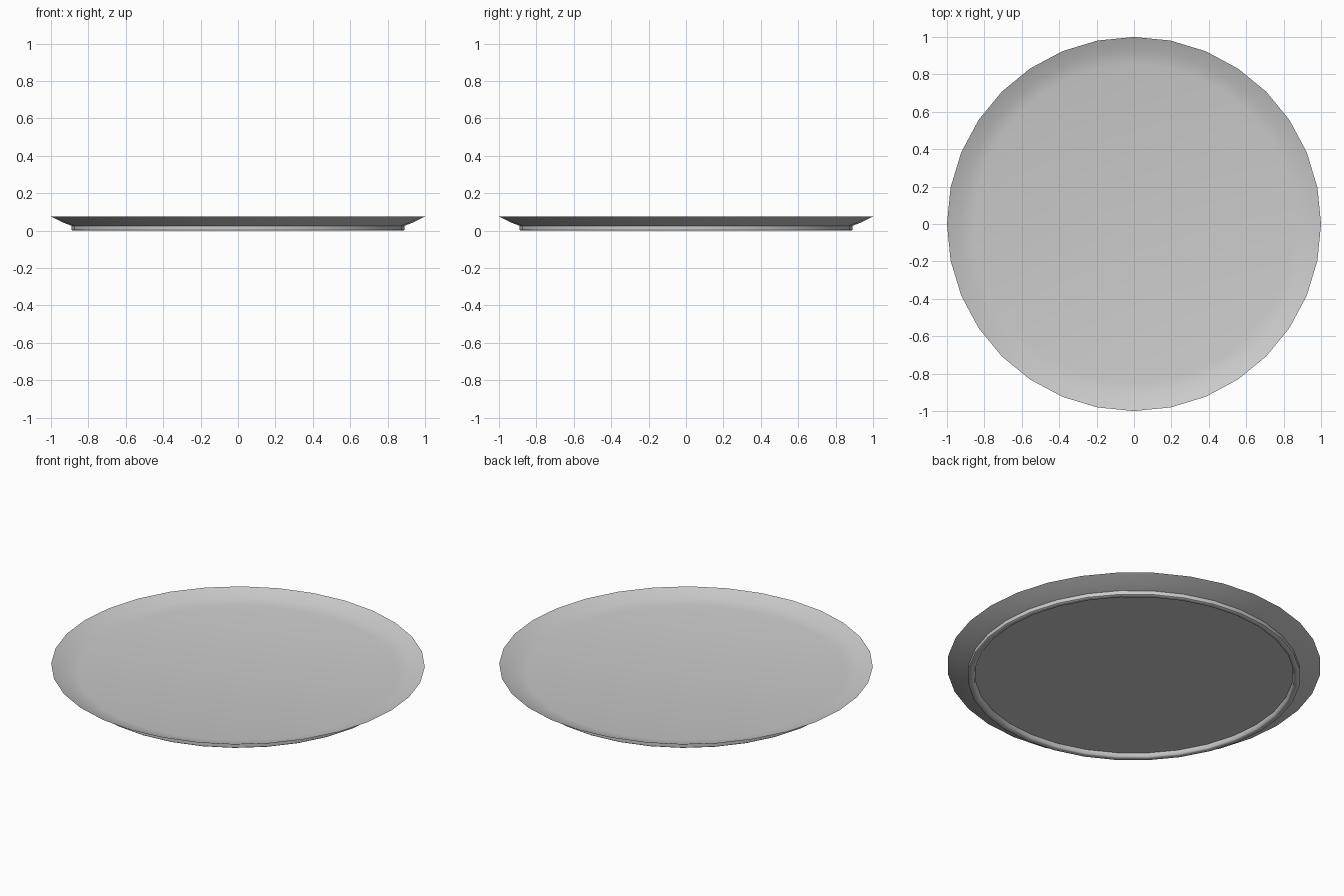
import bpy, bmesh, math

if "Cube" in bpy.data.objects:
    bpy.data.objects.remove(bpy.data.objects["Cube"])

SIDES = 32

# Half cross-section (radius, height): floor, rim, underside, foot ring, recess
profile = [
    (0.0, 0.030), (0.855, 0.030), (0.925, 0.043), (1.0, 0.075),
    (0.935, 0.043), (0.89, 0.026), (0.89, 0.004), (0.885, 0.0),
    (0.865, 0.0), (0.857, 0.005), (0.853, 0.026), (0.0, 0.026),
]


def lathe(name, points, sides):
    bm = bmesh.new()
    verts = [bm.verts.new((r, 0, z)) for r, z in points]
    edges = [bm.edges.new(pair) for pair in zip(verts, verts[1:])]
    bmesh.ops.spin(bm, geom=verts + edges, cent=(0, 0, 0), axis=(0, 0, 1),
                   angle=math.tau, steps=sides, use_duplicate=False)
    bmesh.ops.remove_doubles(bm, verts=bm.verts, dist=0.0005)
    bmesh.ops.recalc_face_normals(bm, faces=bm.faces)
    mesh = bpy.data.meshes.new(name)
    bm.to_mesh(mesh)
    bm.free()
    obj = bpy.data.objects.new(name, mesh)
    bpy.context.collection.objects.link(obj)
    return obj


# Round plate with flared rim and foot ring
plate = lathe("plate", profile, SIDES)
bpy.context.view_layer.objects.active = plate
plate.select_set(True)
bpy.ops.object.shade_smooth_by_angle(angle=math.radians(50))
